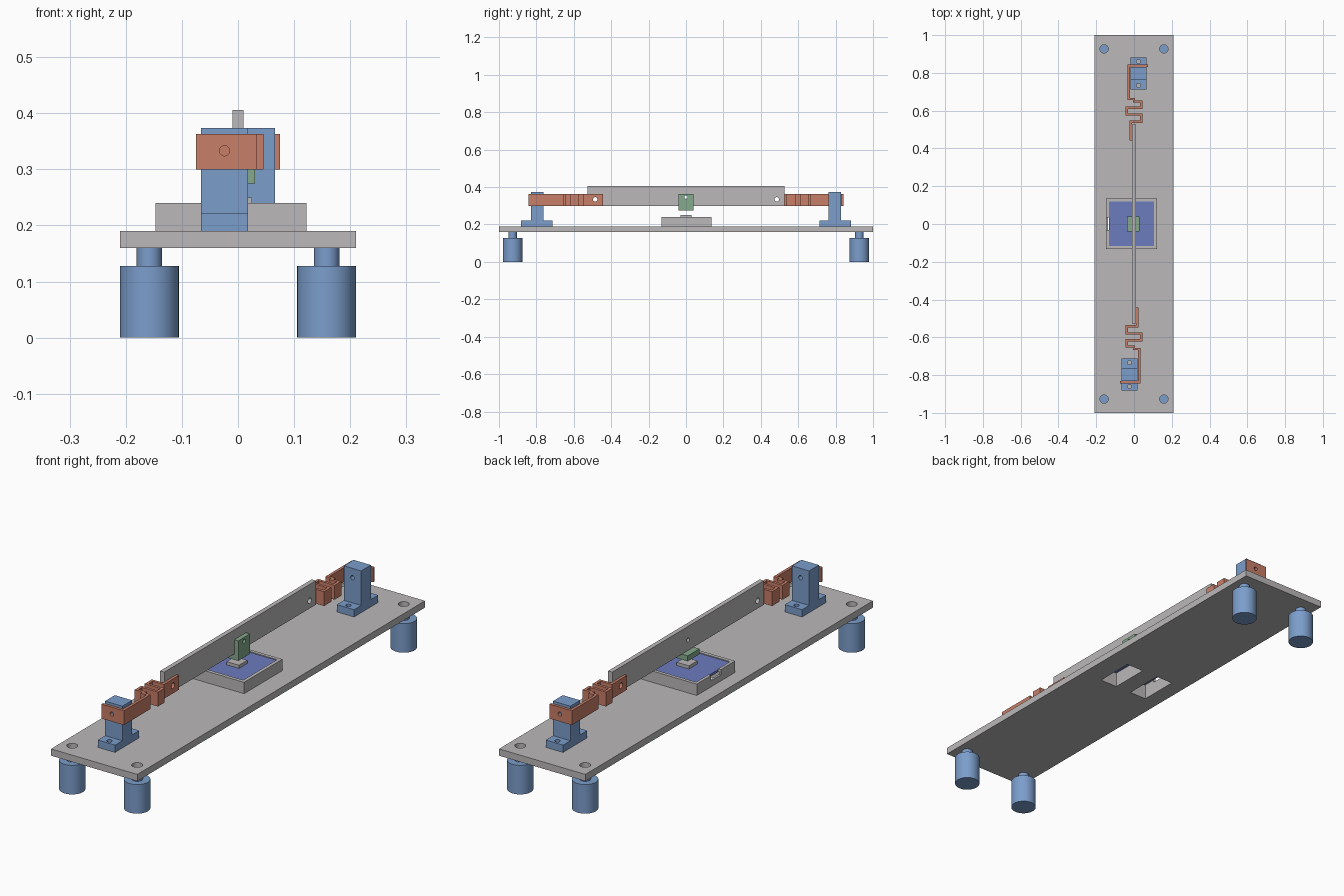
import bpy, bmesh, math
from mathutils import Matrix, Vector

cube = bpy.data.objects.get("Cube")
if cube:
    bpy.data.objects.remove(cube, do_unlink=True)


def material(name, rgb):
    m = bpy.data.materials.new(name)
    m.use_nodes = True
    m.diffuse_color = (*rgb, 1)
    m.node_tree.nodes["Principled BSDF"].inputs["Base Color"].default_value = (*rgb, 1)
    return m


GREY = material("light grey", (0.50, 0.48, 0.49))
BLUE = material("steel blue", (0.20, 0.34, 0.60))
RED = material("terracotta", (0.58, 0.21, 0.14))
GREEN = material("sage green", (0.23, 0.40, 0.26))
INDIGO = material("indigo", (0.15, 0.20, 0.51))
HALF_TURN = Matrix.Rotation(math.pi, 4, 'Z')


# ---- helpers ----
def add_box(bm, x, y, z):
    size = Matrix.Diagonal((x[1] - x[0], y[1] - y[0], z[1] - z[0], 1))
    mid = Matrix.Translation((sum(x) / 2, sum(y) / 2, sum(z) / 2))
    bmesh.ops.create_cube(bm, size=1, matrix=mid @ size)


def add_cylinder(bm, centre, radius, depth, axis='Z'):
    turn = {'X': Matrix.Rotation(math.pi / 2, 4, 'Y'),
            'Y': Matrix.Rotation(math.pi / 2, 4, 'X'),
            'Z': Matrix.Identity(4)}[axis]
    bmesh.ops.create_cone(bm, cap_ends=True, segments=40, radius1=radius, radius2=radius,
                          depth=depth, matrix=Matrix.Translation(centre) @ turn)


def add_prism(bm, outline, z0, z1):
    face = bm.faces.new([bm.verts.new((x, y, z0)) for x, y in outline])
    top = bmesh.ops.extrude_face_region(bm, geom=[face])["geom"]
    bmesh.ops.translate(bm, vec=(0, 0, z1 - z0),
                        verts=[v for v in top if isinstance(v, bmesh.types.BMVert)])
    bmesh.ops.recalc_face_normals(bm, faces=bm.faces)


def make(name, mat, build, cuts=(), turned=False):
    """Build a solid, subtract each cutter, optionally spin it to the other end."""
    def solid(label, fill):
        bm = bmesh.new()
        fill(bm)
        mesh = bpy.data.meshes.new(label)
        bm.to_mesh(mesh)
        bm.free()
        ob = bpy.data.objects.new(label, mesh)
        bpy.context.collection.objects.link(ob)
        return ob

    ob = solid(name, build)
    cutters = []
    for cut in cuts:
        cutter = solid("cutter", cut)
        cutter.hide_render = True
        mod = ob.modifiers.new("cut", 'BOOLEAN')
        mod.operation, mod.solver, mod.object = 'DIFFERENCE', 'EXACT', cutter
        cutters.append(cutter)
    if cutters:
        bpy.context.view_layer.update()
        graph = bpy.context.evaluated_depsgraph_get()
        ob.data = bpy.data.meshes.new_from_object(ob.evaluated_get(graph))
        ob.modifiers.clear()
        for cutter in cutters:
            bpy.data.objects.remove(cutter, do_unlink=True)
    if turned:
        ob.data.transform(HALF_TURN)
    ob.data.materials.clear()
    ob.data.materials.append(mat)
    bpy.ops.object.select_all(action='DESELECT')
    ob.select_set(True)
    bpy.context.view_layer.objects.active = ob
    bpy.ops.object.shade_smooth_by_angle(angle=math.radians(30))
    return ob


def box(x, y, z):
    return lambda bm: add_box(bm, x, y, z)


def rod(centre, radius, depth, axis='Z'):
    return lambda bm: add_cylinder(bm, centre, radius, depth, axis)


def ribbon(path, thickness):
    """Outline of a constant-thickness strip with mitred corners."""
    pts = [Vector(p) for p in path]
    left, right = [], []
    for i, p in enumerate(pts):
        dirs = []
        if i > 0:
            dirs.append((p - pts[i - 1]).normalized())
        if i < len(pts) - 1:
            dirs.append((pts[i + 1] - p).normalized())
        normals = [Vector((-d.y, d.x)) for d in dirs]
        n = sum(normals, Vector((0, 0)))
        n = n / n.dot(normals[0]) * thickness / 2
        left.append(p + n)
        right.append(p - n)
    return left + right[::-1]


# ---- base plate with corner holes and two windows under the sensor ----
FOOT_X, FOOT_Y = 0.158, 0.927
corners = [(sx * FOOT_X, sy * FOOT_Y) for sx in (-1, 1) for sy in (-1, 1)]
CX = -0.0125
windows = [box((CX + a, CX + b), (-0.088, 0.088), (0.1, 0.228))
           for a, b in ((-0.125, -0.042), (0.038, 0.123))]
make("base_plate", GREY, box((-0.21, 0.21), (-1, 1), (0.16, 0.19)),
     [rod((x, y, 0.175), 0.022, 0.1) for x, y in corners] + windows)


# ---- feet with narrow necks ----
def foot(x, y):
    def build(bm):
        add_cylinder(bm, (x, y, 0.064), 0.0525, 0.128)
        add_cylinder(bm, (x, y, 0.144), 0.0225, 0.034)
    return build


for x, y in corners:
    make("foot", BLUE, foot(x, y))

# ---- sensor tray, panel and contact pad ----
make("sensor_tray", GREY, box((CX - 0.1345, CX + 0.1345), (-0.132, 0.135), (0.19, 0.24)),
     [box((CX - 0.121, CX + 0.119), (-0.116, 0.12), (0.226, 0.3)),
      box((-0.2, -0.12), (-0.033, 0.035), (0.217, 0.3))] + windows)
make("sensor_panel", INDIGO, box((CX - 0.121, CX + 0.119), (-0.116, 0.12), (0.226, 0.236)))
make("contact_pad", GREY, box((-0.035, 0.025), (-0.029, 0.029), (0.236, 0.25)))

# ---- upright beam ----
make("beam", GREY, box((-0.01, 0.01), (-0.527, 0.527), (0.30, 0.406)),
     [rod((0, y, z), r, 0.1, 'X')
      for y, z, r in ((-0.485, 0.334, 0.012), (0, 0.346, 0.009), (0.485, 0.334, 0.012))])

# ---- angle bracket clamped on the beam ----
def bracket(bm):
    profile = [(-0.037, 0.275), (0.03, 0.275), (0.03, 0.363),
               (0.0105, 0.363), (0.0105, 0.299), (-0.037, 0.299)]
    add_prism(bm, profile, -0.041, 0.041)
    bm.transform(Matrix.Rotation(math.pi / 2, 4, 'X'))


make("angle_bracket", GREEN, bracket,
     [rod((0.02, 0, 0.346), 0.009, 0.1, 'X'), rod((-0.006, 0, 0.27), 0.022, 0.056)])


# ---- end posts and folded springs, one pair at each end ----
def post(bm):
    profile = [(0.713, 0.19), (0.881, 0.19), (0.881, 0.222), (0.83, 0.222),
               (0.83, 0.374), (0.762, 0.374), (0.762, 0.222), (0.713, 0.222)]
    add_prism(bm, profile, -0.018, 0.066)
    # stand the side profile up: (y, z, x) -> (x, y, z)
    bm.transform(Matrix(((0, 0, 1, 0), (1, 0, 0, 0), (0, 1, 0, 0), (0, 0, 0, 1))))


def spring(bm):
    path = [(0.075, 0.837), (-0.028, 0.837), (-0.028, 0.662), (0, 0.662), (0, 0.649),
            (0.038, 0.649), (0.038, 0.615), (-0.039, 0.615), (-0.039, 0.58),
            (0.038, 0.58), (0.038, 0.542), (-0.0168, 0.542), (-0.0168, 0.443)]
    add_prism(bm, ribbon(path, 0.0122), 0.30, 0.363)


for end, turned in (("back", False), ("front", True)):
    bolt = rod((0.024, 0.8, 0.333), 0.009, 0.2, 'Y')
    make(end + "_post", BLUE, post,
         [bolt] + [rod((0.024, y, 0.2), 0.011, 0.1) for y in (0.734, 0.86)], turned)
    make(end + "_spring", RED, spring,
         [bolt, rod((0, 0.485, 0.334), 0.012, 0.1, 'X')], turned)
